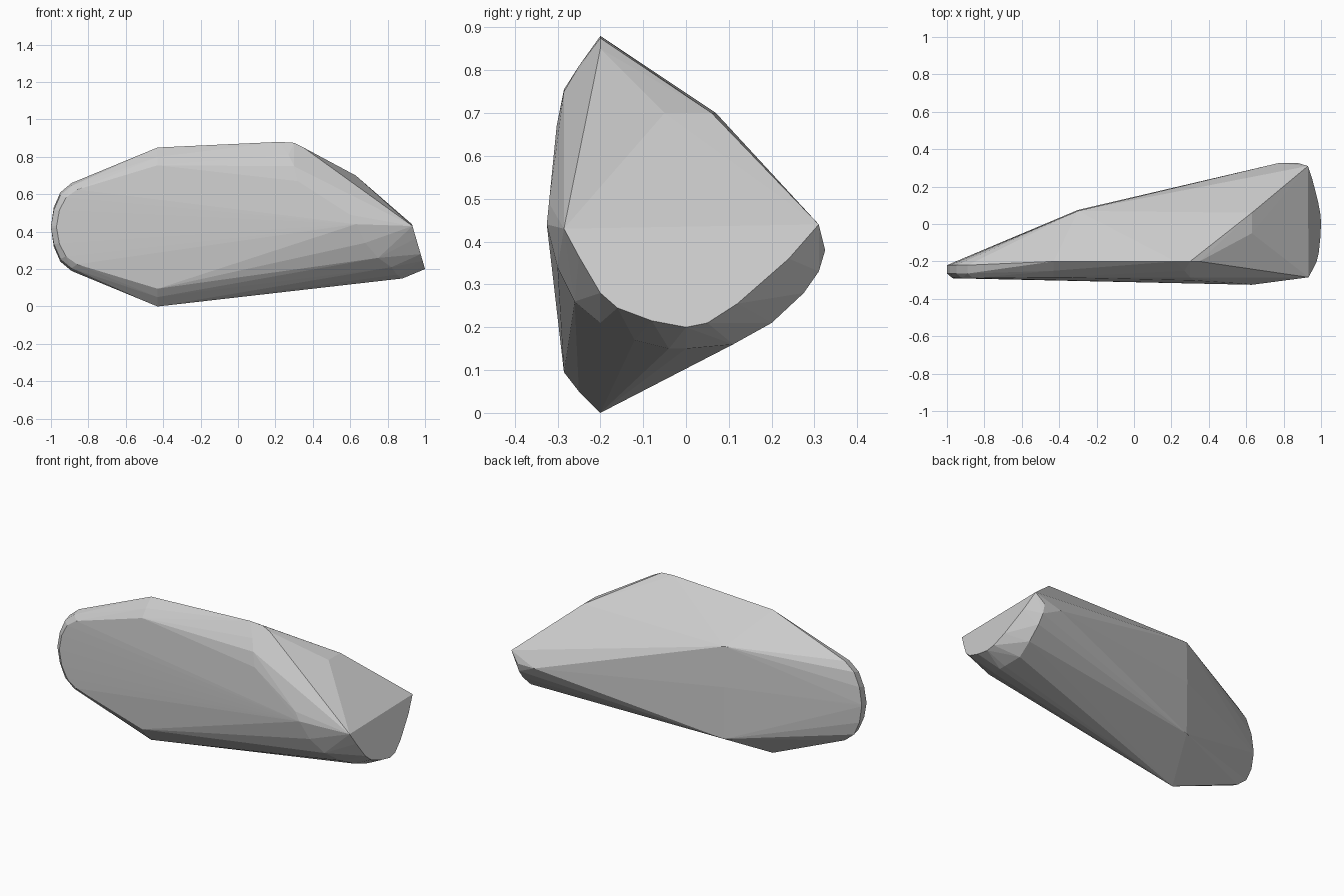
import bpy, bmesh

points = []
MID = 0.425


def add(x, y, z, mirror=False):
    points.append((x, y, z))
    if mirror:
        points.append((x, y, 2 * MID - z))


# Left rounded tip: an upright arc with a bevelled front
for x, z in [(-1.0, 0.42), (-0.985, 0.53), (-0.95, 0.61), (-0.89, 0.66)]:
    add(x, -0.22, z, True)
    add(x, -0.265, z - 0.015 * (z > 0.5), True)
    add(x + 0.03, -0.29, MID + (z - MID) * 0.85, True)

# Upper and lower shoulders, and the back ridge
for y, z in [(-0.2, 0.85), (-0.25, 0.80), (-0.285, 0.755)]:
    add(-0.43, y, z, True)
add(-0.30, 0.07, 0.70, True)
add(-0.30, 0.075, 0.46)

# Top crest stepping down to the right
for x, y, z in [(0.22, -0.2, 0.88), (0.30, -0.2, 0.875), (0.35, -0.2, 0.85),
                (0.27, -0.25, 0.81), (0.30, -0.285, 0.75), (0.32, -0.302, 0.67),
                (0.63, 0.06, 0.70), (0.63, -0.05, 0.70)]:
    add(x, y, z)

# Slanted end face: a scoop-shaped outline
for y, z in [(-0.285, 0.43), (-0.25, 0.365), (-0.2, 0.28), (-0.16, 0.245),
             (-0.08, 0.215), (0, 0.2), (0.05, 0.21), (0.12, 0.255),
             (0.24, 0.36), (0.31, 0.44)]:
    add(0.93 + 0.07 * (0.44 - z) / 0.24, y, z)

# Rounded belly behind the end face
for x, y, z in [(0.88, 0.325, 0.38), (0.77, 0.325, 0.38), (0.88, 0.31, 0.33),
                (0.88, 0.275, 0.28), (0.88, 0.2, 0.21), (0.87, 0.11, 0.16),
                (0.88, 0.0, 0.15), (0.88, -0.04, 0.15), (0.85, -0.12, 0.17),
                (0.82, -0.2, 0.21), (0.75, -0.26, 0.26), (0.68, -0.3, 0.34),
                (0.63, -0.325, 0.44), (0.60, -0.32, 0.49)]:
    add(x, y, z)

# Wrap everything in one faceted shell
bm = bmesh.new()
for p in points:
    bm.verts.new(p)
res = bmesh.ops.convex_hull(bm, input=bm.verts[:])
junk = {e for e in res["geom_interior"] + res["geom_unused"]
        if isinstance(e, bmesh.types.BMVert)}
bmesh.ops.delete(bm, geom=list(junk), context='VERTS')
bmesh.ops.recalc_face_normals(bm, faces=bm.faces[:])
mesh = bpy.data.meshes.new("faceted_rock")
bm.to_mesh(mesh)
bm.free()
obj = bpy.data.objects.new("faceted_rock", mesh)
bpy.context.collection.objects.link(obj)
